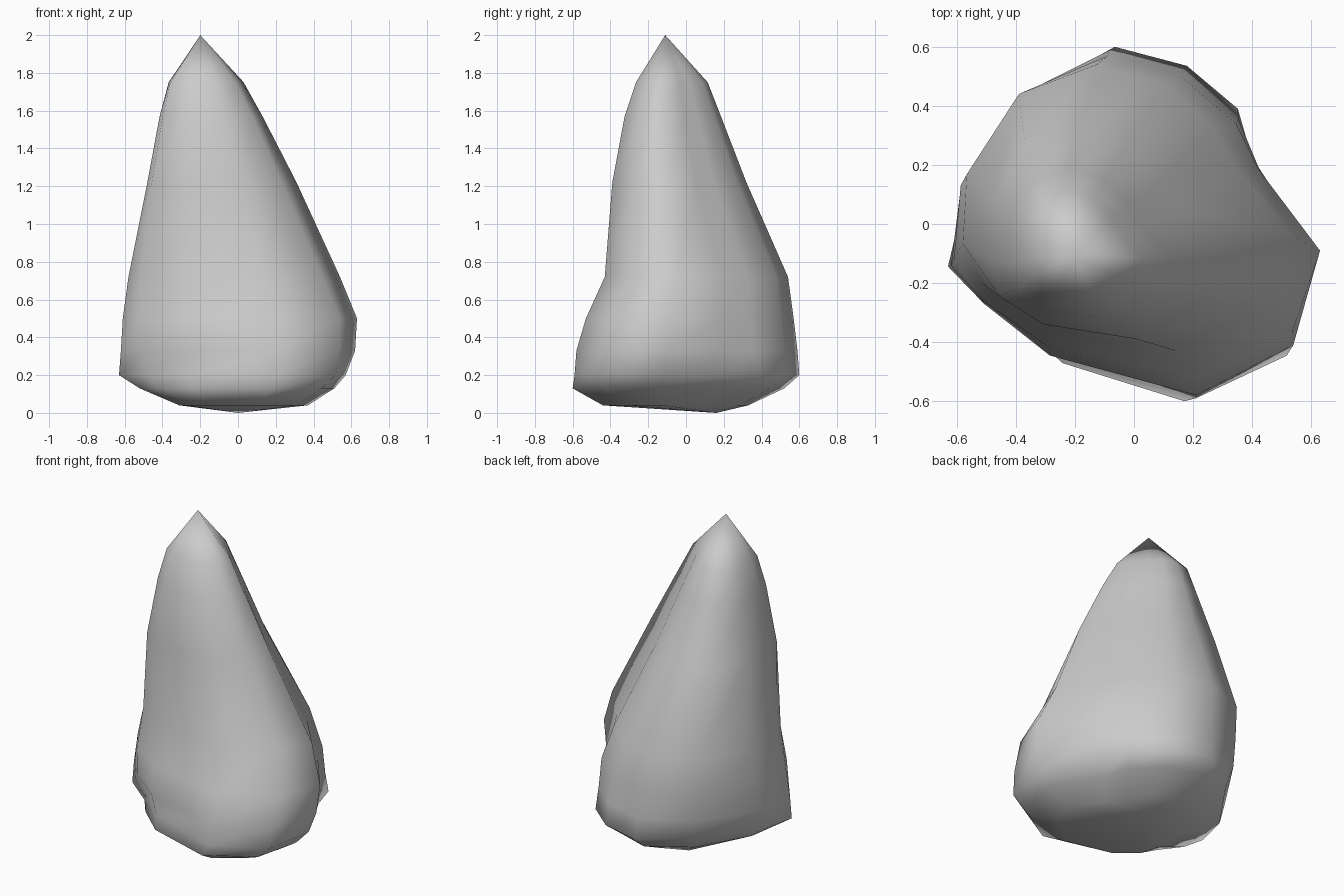
import bpy
import bmesh

cube = bpy.data.objects.get("Cube")
if cube:
    bpy.data.objects.remove(cube, do_unlink=True)

# Stone colour
stone = bpy.data.materials.new("stone_grey")
grey = (0.6, 0.6, 0.6, 1.0)
stone.diffuse_color = grey
stone.use_nodes = True
for node in stone.node_tree.nodes:
    if node.type == "BSDF_PRINCIPLED":
        node.inputs["Base Color"].default_value = grey
        node.inputs["Roughness"].default_value = 0.9

# Cross-sections near the foot and near the peak, on a unit square
FOOT = [(1, -.2), (.68, .32), (.57, .6), (.27, .88), (-.13, 1), (-.6, .73),
        (-.95, .17), (-1, -.25), (-.82, -.47), (-.46, -.77), (.34, -1), (.87, -.71)]
PEAK = [(1, -.2), (.62, .24), (.46, .52), (.14, .86), (-.25, 1), (-.72, .86),
        (-1, .3), (-1, -.25), (-.94, -.59), (-.56, -.86), (.24, -1), (.8, -.63)]

# Height, blend from foot to peak section, then left, right, front, back limits
LAYERS = [(.04, .7, -.31, .37, -.44, .33),
          (.13, 0, -.52, .51, -.6, .52),
          (.2, -.6, -.63, .57, -.59, .6),
          (.33, 0, -.62, .62, -.58, .59),
          (.5, .25, -.61, .63, -.53, .57),
          (.72, .5, -.58, .54, -.43, .54),
          (1.22, 1, -.48, .31, -.39, .32),
          (1.57, 1, -.415, .13, -.325, .185),
          (1.75, 1.2, -.365, .03, -.265, .115)]


def mix(a, b, t):
    """Linear blend, also past either end."""
    return a + (b - a) * t


bm = bmesh.new()
rings = []
for z, blend, left, right, front, back in LAYERS:
    ring = []
    for (fx, fy), (px, py) in zip(FOOT, PEAK):
        x = mix(left, right, (mix(fx, px, blend) + 1) / 2)
        y = mix(front, back, (mix(fy, py, blend) + 1) / 2)
        ring.append(bm.verts.new((x, y, z)))
    rings.append(ring)

# Sides, pointed top and shallow underside
tip = bm.verts.new((-0.2, -0.11, 2.0))
base = bm.verts.new((0.0, 0.16, 0.0))
count = len(FOOT)
for i in range(count):
    j = (i + 1) % count
    for lower, upper in zip(rings, rings[1:]):
        bm.faces.new((lower[i], lower[j], upper[j], upper[i]))
    bm.faces.new((rings[-1][i], rings[-1][j], tip))
    bm.faces.new((rings[0][j], rings[0][i], base))

bmesh.ops.recalc_face_normals(bm, faces=bm.faces)
for face in bm.faces:
    face.smooth = True

mesh = bpy.data.meshes.new("rock")
bm.to_mesh(mesh)
bm.free()
mesh.materials.append(stone)
rock = bpy.data.objects.new("rock", mesh)
bpy.context.collection.objects.link(rock)
